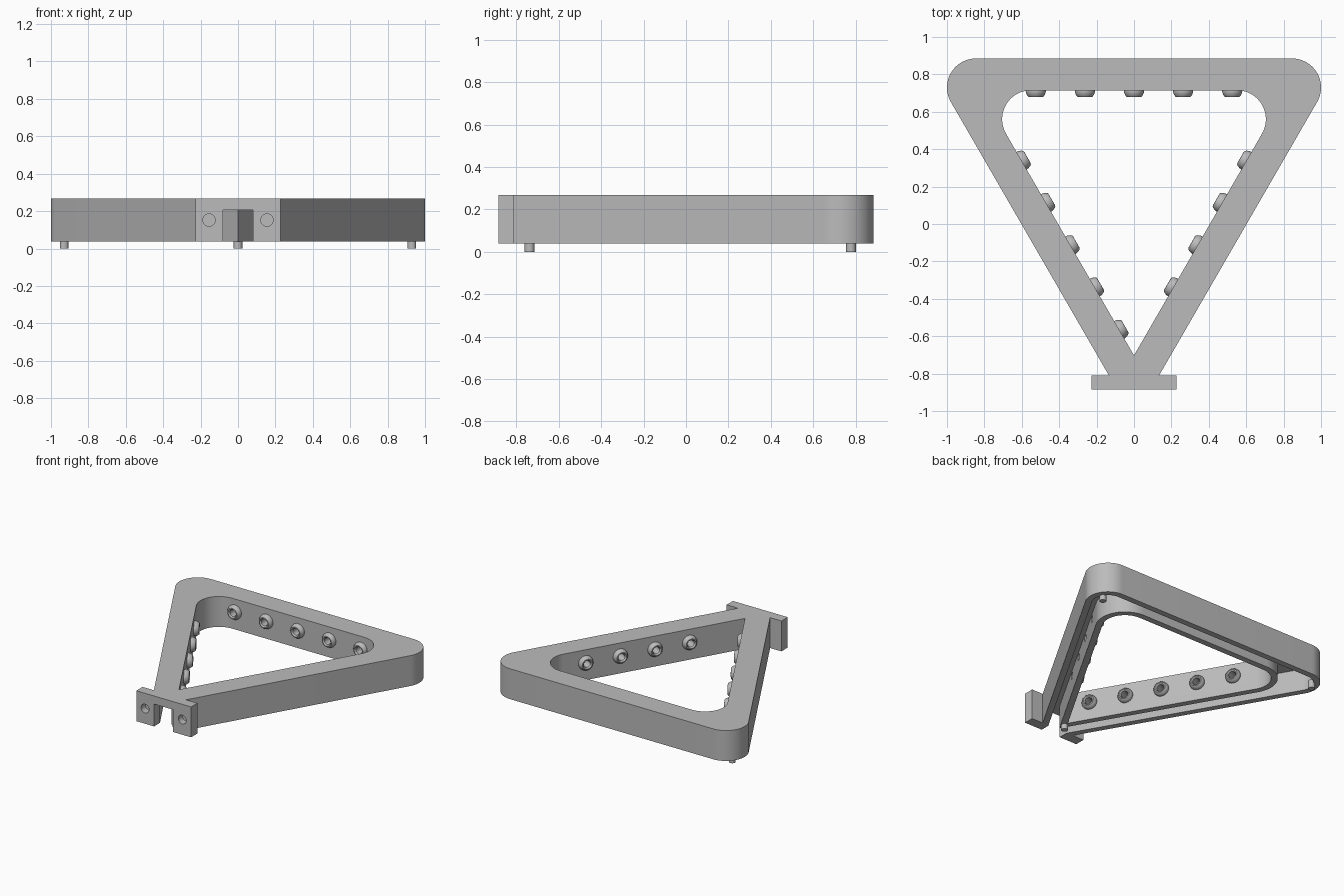
import bpy, bmesh, math
from mathutils import Matrix, Vector

if "Cube" in bpy.data.objects:
    bpy.data.objects.remove(bpy.data.objects["Cube"])

BOTTOM, CEILING, TOP = 0.038, 0.206, 0.267
WALL = 0.045
STUD_Z = 0.17

grey = bpy.data.materials.new("grey plastic")
grey.diffuse_color = (0.5, 0.5, 0.5, 1)
grey.use_nodes = True
grey.node_tree.nodes["Principled BSDF"].inputs["Base Color"].default_value = grey.diffuse_color


def add_object(name, bm):
    bmesh.ops.recalc_face_normals(bm, faces=bm.faces)
    mesh = bpy.data.meshes.new(name)
    bm.to_mesh(mesh)
    bm.free()
    mesh.materials.append(grey)
    ob = bpy.data.objects.new(name, mesh)
    bpy.context.collection.objects.link(ob)
    return ob


def prism(name, outline, z0, z1):
    bm = bmesh.new()
    face = bm.faces.new([bm.verts.new((x, y, z0)) for x, y in outline])
    ext = bmesh.ops.extrude_face_region(bm, geom=[face])
    verts = [v for v in ext["geom"] if isinstance(v, bmesh.types.BMVert)]
    bmesh.ops.translate(bm, verts=verts, vec=(0, 0, z1 - z0))
    return add_object(name, bm)


def rounded_triangle(cx, cy, r, tail):
    """Downward triangle with two rounded back corners; tail is the right half of the front end."""
    steps = 20
    right = [(cx + r * math.cos(a), cy + r * math.sin(a))
             for a in (math.radians(-30 + 120 * i / steps) for i in range(steps + 1))]
    half = tail + right
    return half + [(-x, y) for x, y in reversed(half) if abs(x) > 1e-6]


def lathe(name, profile, matrix, segments=32):
    """Closed (radius, height) profile spun round z, then placed."""
    bm = bmesh.new()
    rings = [[bm.verts.new((r * math.cos(a), r * math.sin(a), h)) for r, h in profile]
             for a in (math.tau * i / segments for i in range(segments))]
    n = len(profile)
    for i in range(segments):
        a, b = rings[i], rings[(i + 1) % segments]
        for j in range(n):
            k = (j + 1) % n
            bm.faces.new((a[j], b[j], b[k], a[k]))
    bm.transform(matrix)
    return add_object(name, bm)


def cylinder(name, radius, depth, matrix):
    bm = bmesh.new()
    bmesh.ops.create_cone(bm, cap_ends=True, segments=32, radius1=radius,
                          radius2=radius, depth=depth, matrix=matrix)
    return add_object(name, bm)


def combine(target, other, operation):
    mod = target.modifiers.new(operation, 'BOOLEAN')
    mod.operation, mod.solver, mod.object = operation, 'EXACT', other
    bpy.context.view_layer.objects.active = target
    bpy.ops.object.modifier_apply(modifier=mod.name)
    bpy.data.objects.remove(other, do_unlink=True)


def facing(point, normal):
    return Matrix.Translation(point) @ Vector(normal).to_track_quat('Z', 'Y').to_matrix().to_4x4()


# Frame block with the front mounting flange
OUT = (0.845, 0.73, 0.155)
INN = (0.55, 0.56, 0.155)
frame = prism("frame", rounded_triangle(*OUT, [(0.228, -0.885), (0.228, -0.81), (0.134, -0.81)]),
              BOTTOM, TOP)

# Underside channel, open through the notch in the flange
combine(frame, prism("channel_cutter", rounded_triangle(
    OUT[0], OUT[1], OUT[2] - WALL, [(0.08, -0.95), (0.08, -0.815)]), -0.1, CEILING), 'DIFFERENCE')

# Inner wall, then the open middle
tip = -(0.866 * INN[0] - 0.5 * INN[1] + INN[2]) * 2
combine(frame, prism("inner_wall", rounded_triangle(
    INN[0], INN[1], INN[2] + WALL, [(0, tip - 2 * WALL)]), BOTTOM, CEILING + 0.02), 'UNION')
combine(frame, prism("opening_cutter", rounded_triangle(*INN, [(0, tip)]), -0.1, 0.5), 'DIFFERENCE')

# Stud positions: five at the back, five on the left, four on the right
places = [((0.2625 * i, INN[1] + INN[2], STUD_Z), (0, -1, 0)) for i in range(-2, 3)]
for side in (-1, 1):
    for i in range(5 if side < 0 else 4):
        t = 1.202 - 0.261 * i
        places.append(((side * 0.5 * t, tip + 0.866 * t, STUD_Z), (-side * 0.866, 0.5, 0)))

# Through holes in the inner wall and blind holes in the flange
for p, n in places:
    combine(frame, cylinder("hole_cutter", 0.025, 0.12, facing(p, n)), 'DIFFERENCE')
for x in (-0.155, 0.155):
    combine(frame, cylinder("bolt_cutter", 0.033, 0.1, facing((x, -0.885, 0.152), (0, -1, 0))),
            'DIFFERENCE')

# Rounded hollow studs
ring = [(0.025, -0.01), (0.052, -0.01), (0.054, 0.004), (0.052, 0.015), (0.047, 0.026),
        (0.040, 0.035), (0.033, 0.036), (0.025, 0.026)]
studs = [lathe("stud", ring, facing(p, n)) for p, n in places]

# Locating pegs underneath
pegs = [cylinder("peg", 0.023, 0.06, Matrix.Translation((x, y, 0.03)))
        for x, y in ((-0.93, 0.778), (0.93, 0.778), (0, -0.738))]

for ob in [frame] + studs + pegs:
    bpy.ops.object.select_all(action='DESELECT')
    ob.select_set(True)
    bpy.context.view_layer.objects.active = ob
    bpy.ops.object.shade_smooth_by_angle(angle=math.radians(32))
